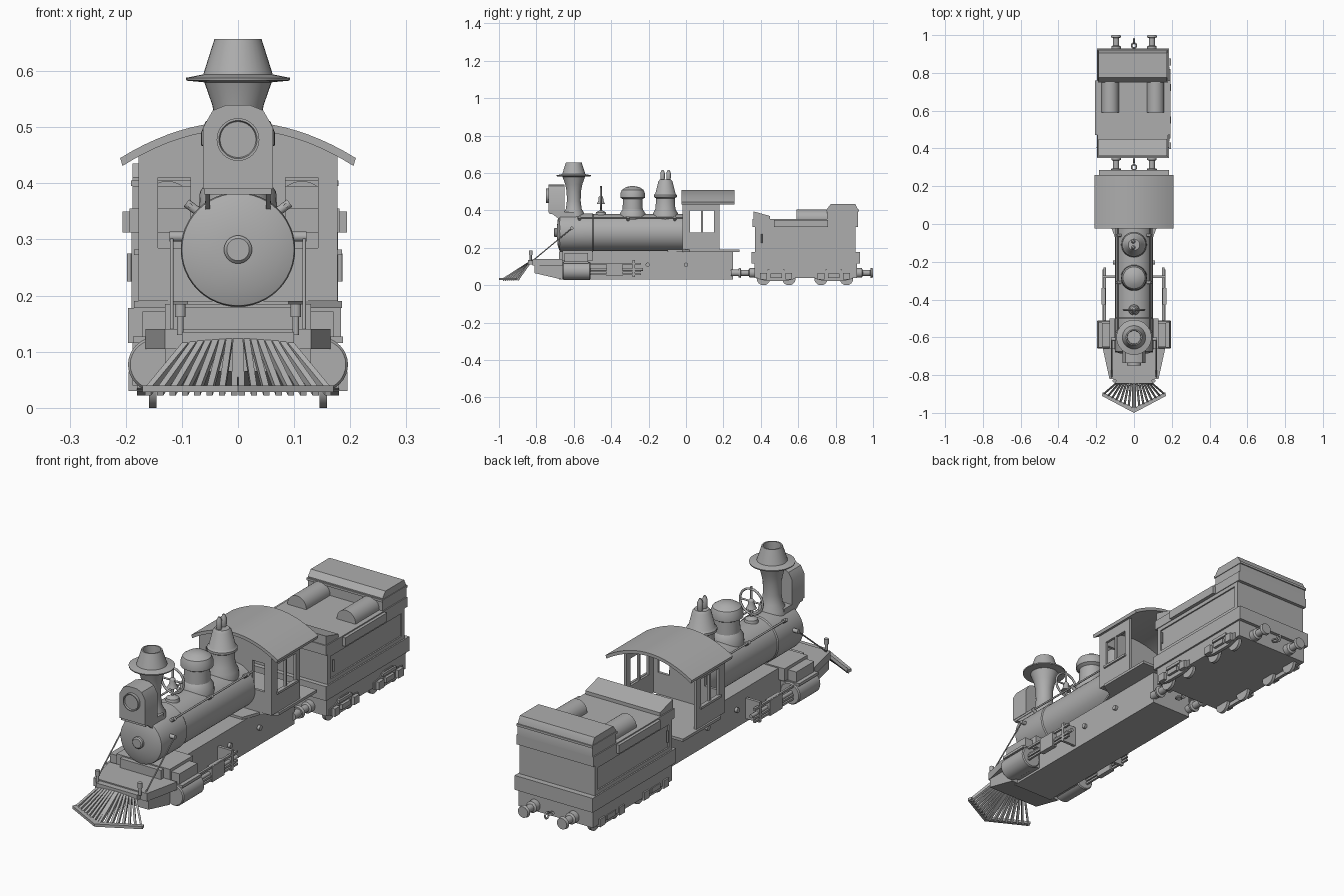
import bpy, bmesh, math
from mathutils import Vector

old = bpy.data.objects.get("Cube")
if old:
    bpy.data.objects.remove(old, do_unlink=True)

grey = bpy.data.materials.new("plain grey")
grey.use_nodes = True
grey.diffuse_color = (.42, .42, .42, 1)
grey.node_tree.nodes["Principled BSDF"].inputs["Base Color"].default_value = grey.diffuse_color
SIDES = (("left", 1), ("right", -1))


def finish(bm, name):
    """Turn a bmesh into an object, smooth except at sharp edges."""
    bmesh.ops.remove_doubles(bm, verts=bm.verts, dist=1e-5)
    bmesh.ops.recalc_face_normals(bm, faces=bm.faces)
    for face in bm.faces:
        face.smooth = True
    for edge in bm.edges:
        edge.smooth = edge.calc_face_angle(math.pi) < math.radians(32)
    mesh = bpy.data.meshes.new(name)
    bm.to_mesh(mesh)
    bm.free()
    mesh.materials.append(grey)
    obj = bpy.data.objects.new(name, mesh)
    bpy.context.collection.objects.link(obj)
    return obj


def prism(name, points, axis, start, end):
    """Extrude a flat outline along an axis."""
    place = {"x": lambda u, v, t: (t, u, v),
             "y": lambda u, v, t: (u, t, v),
             "z": lambda u, v, t: (u, v, t)}[axis]
    bm = bmesh.new()
    near, far = ([bm.verts.new(place(u, v, t)) for u, v in points] for t in (start, end))
    bm.faces.new(near)
    bm.faces.new(far)
    for i in range(len(points)):
        bm.faces.new((near[i - 1], near[i], far[i], far[i - 1]))
    return finish(bm, name)


def box(name, xs, ys, zs):
    outline = [(xs[0], ys[0]), (xs[1], ys[0]), (xs[1], ys[1]), (xs[0], ys[1])]
    return prism(name, outline, "z", *zs)


def lathe(name, profile, centre, axis=(0, 0, 1), steps=32):
    """Revolve (radius, distance) pairs about an axis through centre."""
    axis, centre = Vector(axis).normalized(), Vector(centre)
    side = axis.orthogonal().normalized()
    profile = [(0, profile[0][1])] + profile + [(0, profile[-1][1])]
    bm = bmesh.new()
    verts = [bm.verts.new(centre + side * r + axis * t) for r, t in profile]
    edges = [bm.edges.new(pair) for pair in zip(verts, verts[1:])]
    bmesh.ops.spin(bm, geom=verts + edges, cent=centre, axis=axis,
                   angle=math.tau, steps=steps, use_duplicate=False)
    bmesh.ops.remove_doubles(bm, verts=bm.verts, dist=1e-5)
    bmesh.ops.dissolve_degenerate(bm, edges=bm.edges, dist=1e-6)
    return finish(bm, name)


def rod(name, a, b, radius, steps=12):
    a, b = Vector(a), Vector(b)
    return lathe(name, [(radius, 0), (radius, (b - a).length)], a, b - a, steps)


def ring(name, centre, major, minor, turn):
    bpy.ops.mesh.primitive_torus_add(location=centre, rotation=turn, major_radius=major,
                                     minor_radius=minor, major_segments=32, minor_segments=8)
    obj = bpy.context.object
    obj.name = name
    obj.data.materials.append(grey)
    bpy.ops.object.shade_smooth()


# Engine frame, front deck and saddle
box("engine_frame", (-.1, .1), (-.68, .25), (.03, .18))
prism("front_deck", [(-.13, -.82), (.13, -.82), (.165, -.66), (-.165, -.66)], "z", .105, .14)
prism("deck_apron", [(-.81, .11), (-.81, .065), (-.66, .03), (-.66, .11)], "x", -.13, .13)
box("smokebox_saddle", (-.13, .13), (-.66, -.5), (.13, .185))

# Slatted pilot: fanned bars on a pointed base rail
prism("pilot_base_rail", [(-.17, -.91), (0, -1), (.17, -.91), (.165, -.89), (0, -.975), (-.165, -.89)],
      "z", .028, .04)
box("pilot_top_rail", (-.1, .1), (-.845, -.81), (.11, .135))
for side, s in SIDES:
    for i in range(8):
        f = (i + .3) / 7.5
        top = Vector((s * .085 * f, -.835, .13))
        foot = Vector((s * .165 * f, -.985 + .085 * f, .036))
        across, deep = Vector((.0055, 0, 0)), Vector((0, .004, -.014))
        bm = bmesh.new()
        rings = [[bm.verts.new(p + across * a + deep * d) for a, d in
                  ((-1, 0), (1, 0), (1, 1), (-1, 1))] for p in (top, foot)]
        for quad in rings:
            bm.faces.new(quad)
        for k in range(4):
            bm.faces.new((rings[0][k - 1], rings[0][k], rings[1][k], rings[1][k - 1]))
        finish(bm, f"pilot_bar_{side}_{i}")

# Boiler with domed door and hub
lathe("boiler", [(.03, -.69), (.075, -.685), (.1, -.675), (.102, -.665), (.102, -.5), (.098, -.495),
                 (.098, -.02)], (0, 0, .282), (0, 1, 0), 48)
lathe("door_hub", [(.02, -.705), (.025, -.7), (.025, -.68)], (0, 0, .282), (0, 1, 0))

# Chimney, domes and whistles
lathe("chimney", [(.06, .36), (.055, .385), (.042, .41), (.037, .45), (.038, .5), (.046, .54), (.06, .58),
                  (.092, .583), (.093, .588), (.062, .594), (.042, .657), (.036, .657), (.034, .56)],
      (0, -.6, 0))
lathe("sand_dome", [(.07, .35), (.068, .385), (.054, .405), (.052, .46), (.066, .468), (.066, .49),
                    (.058, .51), (.035, .525), (.01, .53)], (0, -.285, 0))
lathe("steam_dome", [(.068, .35), (.066, .385), (.053, .41), (.05, .465), (.062, .472), (.062, .482),
                     (.054, .49), (.038, .555), (.03, .565)], (0, -.11, 0))
for i, y in enumerate((-.125, -.093)):
    lathe(f"whistle_{i}", [(.007, .55), (.012, .575), (.012, .6), (.005, .617)], (-.004, y, 0), steps=16)

# Headlamp on its bracket
prism("headlamp", [(-.062, .39), (.062, .39), (.062, .5), (.045, .53), (.02, .54), (-.02, .54),
                   (-.045, .53), (-.062, .5)], "y", -.735, -.65)
lathe("headlamp_lens", [(.032, -.742), (.034, -.748), (.038, -.748), (.038, -.73)], (0, 0, .478), (0, 1, 0))
box("headlamp_shelf", (-.06, .06), (-.73, -.6), (.38, .392))
for side, s in SIDES:
    prism(f"headlamp_bracket_{side}", [(-.72, .385), (-.66, .34), (-.6, .34), (-.6, .385)],
          "x", s * .05, s * .058)

# Bell wheel
ring("bell_wheel", (0, -.455, .465), .055, .005, (math.pi / 2, 0, 0))
rod("bell_post", (0, -.455, .37), (0, -.455, .53), .005)
rod("bell_spoke", (-.055, -.455, .465), (.055, -.455, .465), .004)
lathe("bell_foot", [(.03, .37), (.026, .39), (.008, .4)], (0, -.455, 0))
lathe("bell", [(.022, .435), (.014, .45), (.012, .47), (.004, .48)], (0, -.455, 0))

# Parts on both sides of the engine
for side, s in SIDES:
    rod(f"deck_post_{side}", (s * .103, -.83, .13), (s * .103, -.83, .165), .006)
    lathe(f"deck_post_cap_{side}", [(.01, .162), (.01, .185)], (s * .103, -.83, 0), steps=12)
    rod(f"smokebox_stay_{side}", (s * .118, -.61, .305), (s * .118, -.815, .135), .003)
    rod(f"stay_knob_{side}", (s * .09, -.61, .305), (s * .122, -.61, .305), .009)
    rod(f"handrail_{side}", (s * .085, -.58, .36), (s * .085, -.02, .36), .004)
    for i, y in enumerate((-.57, -.31, -.06)):
        rod(f"handrail_knob_{side}_{i}", (s * .065, y, .345), (s * .092, y, .365), .008)
    lathe(f"cylinder_{side}", [(.044, -.66), (.048, -.655), (.048, -.515), (.044, -.51)],
          (s * .148, 0, .077), (0, 1, 0))
    box(f"cylinder_block_{side}", (s * .09, s * .15), (-.65, -.515), (.04, .12))
    box(f"steam_chest_{side}", (s * .09, s * .17), (-.65, -.525), (.115, .172))
    box(f"chest_lid_{side}", (s * .09, s * .187), (-.655, -.52), (.115, .127))
    # Crosshead and guide bars
    for z in (.055, .07, .11):
        box(f"guide_bar_{side}", (s * .158, s * .168), (-.515, -.24), (z, z + .009))
    box(f"crosshead_{side}", (s * .15, s * .172), (-.425, -.34), (.05, .118))
    box(f"guide_hanger_{side}", (s * .1, s * .168), (-.285, -.272), (.045, .135))
    rod(f"piston_rod_{side}", (s * .155, -.52, .085), (s * .155, -.23, .085), .008)
    for i, y in enumerate((-.205, 0)):
        rod(f"frame_boss_{side}_{i}", (s * .09, y, .11), (s * .112, y, .11), .011)


# Cab: floor, windowed walls and arched roof
def arch(x):
    return .51 - .065 * (x / .21) ** 2


half = [(.185, .285), (.185, .02), (.12, -.02), (.09, -.1)]
prism("cab_floor", half + [(-x, y) for x, y in reversed(half)], "z", .178, .19)
spans = [-.21 + .42 * i / 20 for i in range(21)]
prism("cab_roof", [(x, arch(x)) for x in spans] + [(x * .98, arch(x) - .014) for x in reversed(spans)],
      "y", -.025, .26)


def front_panel(name, x0, x1, z0):
    xs = [x0 + (x1 - x0) * i / 6 for i in range(7)]
    prism(name, [(x0, z0), (x1, z0)] + [(x, arch(x) - .01) for x in reversed(xs)], "y", -.02, -.008)


front_panel("cab_front_middle", -.085, .085, .19)
for side, s in SIDES:
    front_panel(f"cab_front_edge_{side}", s * .143, s * .175, .19)
    front_panel(f"cab_front_lintel_{side}", s * .085, s * .143, .41)
    box(f"cab_front_sill_{side}", (s * .085, s * .143), (-.02, -.008), (.19, .285))
    wall = (s * .165, s * .177)
    box(f"cab_side_sill_{side}", wall, (-.02, .18), (.19, .28))
    box(f"cab_side_lintel_{side}", wall, (-.02, .18), (.4, .462))
    for i, ys in enumerate(((-.02, .022), (.08, .09), (.15, .18))):
        box(f"cab_side_post_{side}_{i}", wall, ys, (.28, .4))
    box(f"cab_window_ledge_{side}", (s * .175, s * .185), (.015, .157), (.272, .282))

# Tender tank, set slightly to one side
MID = -.006


def tender_box(name, width, ys, zs):
    return box(name, (MID - width, MID + width), ys, zs)


tender_box("tender_frame", .182, (.365, .915), (.04, .115))
tender_box("tender_sill", .19, (.35, .93), (.115, .178))
tender_box("tender_tank", .178, (.37, .905), (.178, .32))
tender_box("tank_rim", .187, (.355, .92), (.312, .355))
tender_box("tank_rim_guard", .2, (.47, .76), (.312, .35))
prism("front_locker", [(.36, .35), (.36, .395), (.45, .37), (.45, .35)], "x", MID - .182, MID + .182)
prism("rear_tank", [(.755, .35), (.755, .41), (.775, .435), (.905, .435), (.92, .405), (.92, .35)],
      "x", MID - .182, MID + .182)
tender_box("rear_tank_band", .185, (.75, .925), (.395, .405))
for side, s in SIDES:
    x = MID + s * .12
    lathe(f"tank_roll_{side}", [(.046, .59), (.046, .77)], (x, 0, .358), (0, 1, 0))
    skin = (MID + s * .17, MID + s * .184)
    for i, ys in enumerate(((.37, .39), (.885, .905))):
        box(f"tank_frame_post_{side}_{i}", skin, ys, (.178, .312))
    for i, z in enumerate((.178, .295)):
        box(f"tank_frame_rail_{side}_{i}", skin, (.37, .905), (z, z + .017))
    rod(f"tank_handle_{side}", (MID + s * .188, .405, .225), (MID + s * .188, .405, .275), .004)

    # Trucks: wheels, side frames, axle boxes and springs
    for t, yc in enumerate((.482, .79)):
        tag = f"{side}_{t}"
        shape = [(-.1, .065), (-.1, .035), (-.05, .022), (.05, .022), (.1, .035), (.1, .065),
                 (.06, .07), (.03, .09), (-.03, .09), (-.06, .07)]
        prism(f"truck_frame_{tag}", [(yc + y, z) for y, z in shape], "x", s * .165, s * .18)
        box(f"truck_bolster_{tag}", (s * .17, s * .192), (yc - .03, yc + .03), (.04, .062))
        box(f"truck_spring_{tag}", (s * .17, s * .188), (yc - .045, yc + .045), (.072, .085))
        for e in (-1, 1):
            y = yc + e * .068
            rod(f"wheel_{tag}", (s * .145, y, .036), (s * .159, y, .036), .036, 24)
            box(f"axle_box_{tag}", (s * .17, s * .195), (y - .018, y + .018), (.03, .065))

    # Buffers at both ends of the tender
    for end, y, d in (("front", .365, -1), ("rear", .915, 1)):
        lathe(f"buffer_{end}_{side}", [(.025, 0), (.025, .025), (.016, .03), (.016, .07), (.027, .073),
                                       (.024, .085)], (s * .095, y, .066), (0, d, 0), 24)
    rod(f"engine_buffer_{side}", (s * .095, .24, .066), (s * .095, .29, .066), .018)

# Coupling links
for i, y in enumerate((.3, .335, .945, .968)):
    ring(f"coupling_link_{i}", (0, y, .066), .013, .004, (0, math.pi / 2 * (i % 2), 0))
